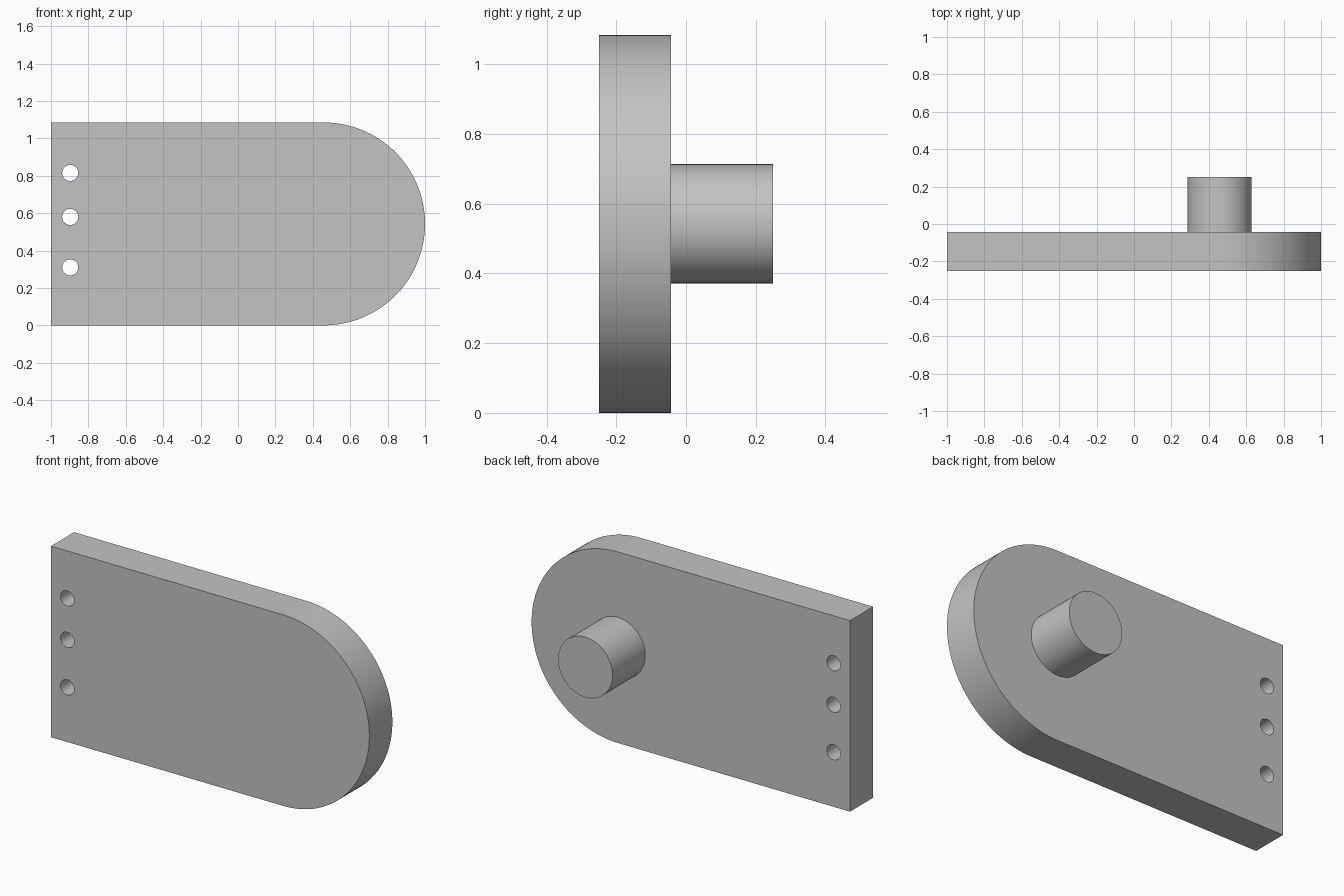
import bpy
import bmesh
from math import pi, sin, cos, radians
from mathutils import Vector

default = bpy.data.objects.get("Cube")
if default:
    bpy.data.objects.remove(default, do_unlink=True)

# Overall sizes
FRONT, FACE, BACK = -0.25, -0.043, 0.25
HEIGHT = 1.085
RADIUS = HEIGHT / 2
ROUND_X = 1 - RADIUS

grey = bpy.data.materials.new("plain_grey")
grey.use_nodes = True
colour = (0.55, 0.55, 0.55, 1)
grey.diffuse_color = colour
grey.node_tree.nodes["Principled BSDF"].inputs["Base Color"].default_value = colour


def arc(x, z, radius, start, end, steps):
    """Points along an arc in the x-z plane."""
    angles = [start + (end - start) * i / steps for i in range(steps + 1)]
    return [(x + radius * cos(a), z + radius * sin(a)) for a in angles]


def extrude_profile(name, points, y0, y1):
    """Solid made by extruding an x-z outline from y0 to y1."""
    bm = bmesh.new()
    face = bm.faces.new([bm.verts.new((x, y0, z)) for x, z in points])
    result = bmesh.ops.extrude_face_region(bm, geom=[face])
    moved = [g for g in result["geom"] if isinstance(g, bmesh.types.BMVert)]
    bmesh.ops.translate(bm, verts=moved, vec=Vector((0, y1 - y0, 0)))
    bmesh.ops.recalc_face_normals(bm, faces=bm.faces)
    mesh = bpy.data.meshes.new(name)
    bm.to_mesh(mesh)
    bm.free()
    mesh.materials.append(grey)
    obj = bpy.data.objects.new(name, mesh)
    bpy.context.collection.objects.link(obj)
    return obj


def cylinder(name, x, z, radius, y0, y1, steps):
    return extrude_profile(name, arc(x, z, radius, 0, 2 * pi, steps)[:-1], y0, y1)


def activate(obj):
    bpy.ops.object.select_all(action="DESELECT")
    obj.select_set(True)
    bpy.context.view_layer.objects.active = obj


# Plate with one rounded end
outline = [(-1, HEIGHT), (-1, 0)] + arc(ROUND_X, RADIUS, RADIUS, -pi / 2, pi / 2, 64)
plate = extrude_profile("plate", outline, FRONT, FACE)

# Three through holes near the square end
for z in (0.815, 0.58, 0.31):
    cutter = cylinder("hole_cutter", -0.897, z, 0.043, FRONT - 0.1, FACE + 0.1, 40)
    cutter.hide_render = True
    cut = plate.modifiers.new("hole", "BOOLEAN")
    cut.operation = "DIFFERENCE"
    cut.solver = "EXACT"
    cut.object = cutter
    activate(plate)
    bpy.ops.object.modifier_apply(modifier=cut.name)
    bpy.data.objects.remove(cutter, do_unlink=True)

# Round pin on the back, centred on the rounded end
pin = cylinder("pin", ROUND_X, RADIUS, 0.171, FACE, BACK, 64)

for part in (plate, pin):
    activate(part)
    bpy.ops.object.shade_smooth_by_angle(angle=radians(30))
